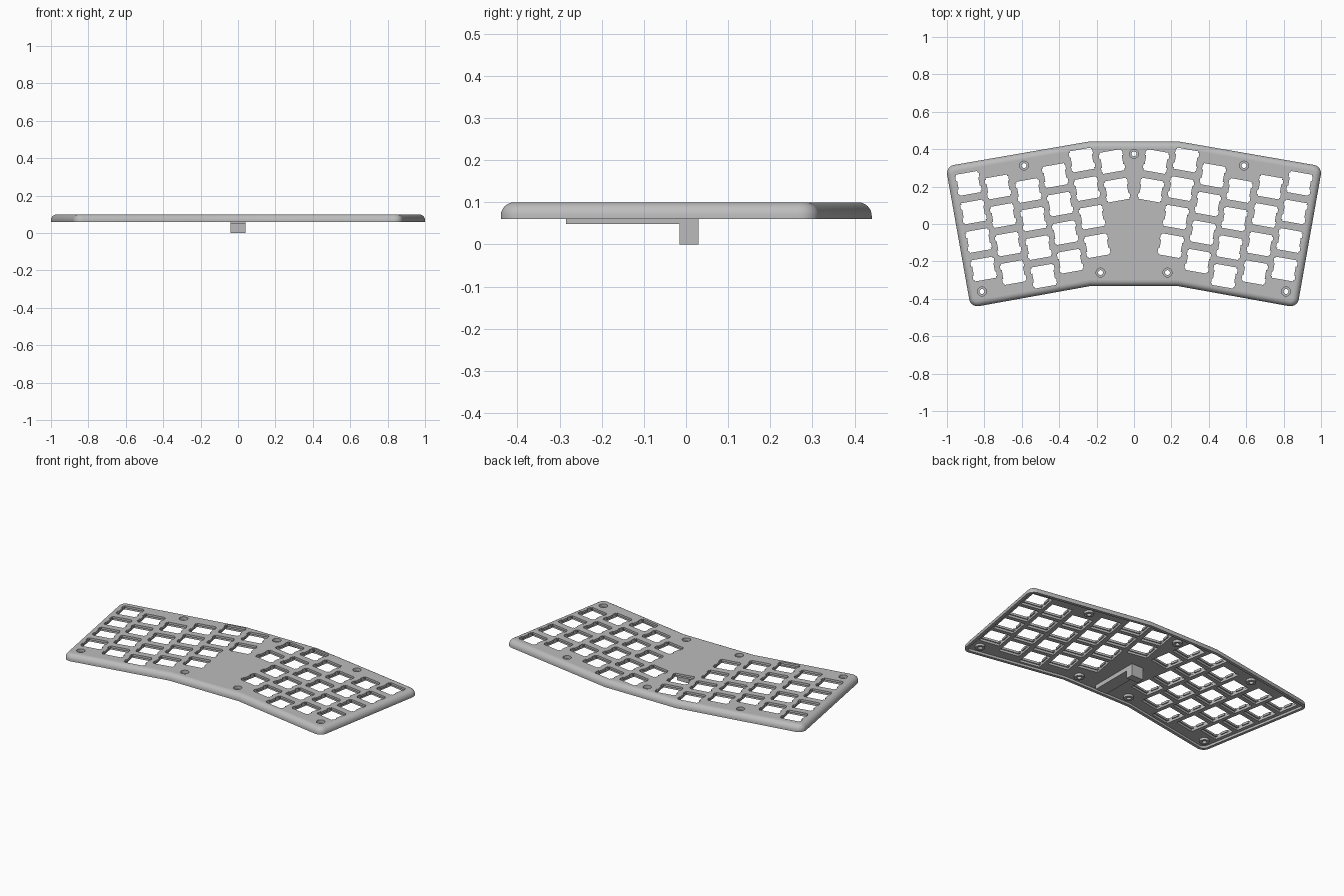
import bpy, bmesh, math
from mathutils import Vector, Matrix

cube = bpy.data.objects.get("Cube")
if cube:
    bpy.data.objects.remove(cube, do_unlink=True)

TILT = math.radians(10)      # splay of each half
BASE, TOP = 0.06, 0.1        # case underside and top
CEILING, LIP = 0.074, 0.087  # cavity roof and switch lip underside
FILLET, CORNER, WALL = 0.032, 0.045, 0.018

grey = bpy.data.materials.new("case_grey")
grey.use_nodes = True
grey.diffuse_color = (0.5, 0.5, 0.5, 1)
grey.node_tree.nodes["Principled BSDF"].inputs["Base Color"].default_value = (0.5, 0.5, 0.5, 1)


def finish(bm, name):
    bmesh.ops.recalc_face_normals(bm, faces=bm.faces)
    mesh = bpy.data.meshes.new(name)
    bm.to_mesh(mesh)
    bm.free()
    obj = bpy.data.objects.new(name, mesh)
    bpy.context.collection.objects.link(obj)
    mesh.materials.append(grey)
    return obj


def loft(bm, rings, cap=True):
    """Skin a list of rings of 3D points."""
    loops = [[bm.verts.new(p) for p in ring] for ring in rings]
    n = len(loops[0])
    for low, high in zip(loops, loops[1:]):
        for i in range(n):
            j = (i + 1) % n
            bm.faces.new((low[i], low[j], high[j], high[i]))
    if cap:
        bm.faces.new(loops[0][::-1])
        bm.faces.new(loops[-1])


def prism(bm, points, z0, z1):
    loft(bm, [[(x, y, z) for x, y in points] for z in (z0, z1)])


def circle(c, r, n=24):
    return [(c[0] + r * math.cos(math.tau * i / n), c[1] + r * math.sin(math.tau * i / n)) for i in range(n)]


def box(name, x, y0, y1, z0, z1):
    bm = bmesh.new()
    prism(bm, [(-x, y0), (x, y0), (x, y1), (-x, y1)], z0, z1)
    return finish(bm, name)


# Case outline: right half, then mirrored
half = [(0.235, -0.332), (0.873, -0.447), (1.007, 0.308), (0.24, 0.441)]
corners = [Vector(p) for p in half + [(-x, y) for x, y in reversed(half)]]


def outline(inset, z):
    ring = []
    for i, p in enumerate(corners):
        a = (p - corners[i - 1]).normalized()
        b = (corners[(i + 1) % len(corners)] - p).normalized()
        n1, n2 = Vector((a.y, -a.x)), Vector((b.y, -b.x))
        mitre = (n1 + n2) / (1 + n1.dot(n2))
        if n1.dot(n2) > 0.7:
            ring.append(p - mitre * inset)
            continue
        centre = p - mitre * CORNER
        start, sweep = math.atan2(n1.y, n1.x), math.acos(n1.dot(n2))
        for k in range(9):
            t = start + sweep * k / 8
            ring.append(centre + Vector((math.cos(t), math.sin(t))) * (CORNER - inset))
    return [(q.x, q.y, z) for q in ring]


# Case: hollow underside, straight wall, rounded top edge
rings = [outline(WALL, CEILING), outline(WALL, BASE), outline(0, BASE)]
for k in range(9):
    t = math.pi / 2 * k / 8
    rings.append(outline(FILLET * (1 - math.cos(t)), TOP - FILLET + FILLET * math.sin(t)))
bm = bmesh.new()
loft(bm, rings)
case = finish(bm, "keyboard_case")

# Switch positions: top of each column and number of keys
columns = [(0.885, 0.217, 4), (0.727, 0.198, 4), (0.564, 0.179, 4),
           (0.422, 0.259, 4), (0.278, 0.342, 4), (0.118, 0.334, 2)]
PITCH, HOLE = 0.155, 0.0573
NOTCH = HOLE * 1.114
quarter = [(NOTCH, HOLE * 0.41), (NOTCH, HOLE * 0.86), (HOLE, HOLE * 0.86), (HOLE, HOLE)]
right = [(HOLE, HOLE * 0.41)] + quarter
right = [(x, -y) for x, y in reversed(right)] + right
notched = right + [(-x, y) for x, y in reversed(right)]
P = HOLE * 1.12
square = [(P, -P), (P, P), (-P, P), (-P, -P)]

holes, pockets = bmesh.new(), bmesh.new()
for side in (-1, 1):
    turn = Matrix.Rotation(-TILT * side, 2)
    for x, y, count in columns:
        for row in range(count):
            centre = Vector((side * (x - row * PITCH * math.sin(TILT)), y - row * PITCH * math.cos(TILT)))
            prism(holes, [centre + turn @ Vector(q) for q in notched], 0.04, 0.12)
            prism(pockets, [centre + turn @ Vector(q) for q in square], 0.04, LIP)

# Screw positions with through holes, counterbores and bosses below
screws = [(0, 0.375)] + [(s * x, y) for s in (-1, 1) for x, y in ((0.588, 0.312), (0.813, -0.361), (0.179, -0.26))]
SHAFT, HEAD, SEAT = 0.013, 0.024, 0.081
bores = bmesh.new()
for c in screws:
    prism(holes, circle(c, SHAFT), 0.04, 0.12)
    prism(bores, circle(c, HEAD), SEAT, 0.12)
    boss = bmesh.new()
    tube = [(SHAFT, BASE), (0.028, BASE), (0.028, 0.078), (SHAFT, 0.078), (SHAFT, BASE)]
    loft(boss, [[(x, y, z) for x, y in circle(c, r)] for r, z in tube], cap=False)
    bmesh.ops.remove_doubles(boss, verts=boss.verts, dist=0.0001)
    finish(boss, "screw_boss")

# Cut everything out of the case
bpy.context.view_layer.objects.active = case
for name, cutter_bm in (("pocket_cutter", pockets), ("bore_cutter", bores), ("hole_cutter", holes)):
    cutter = finish(cutter_bm, name)
    cutter.hide_render = True
    mod = case.modifiers.new(name, 'BOOLEAN')
    mod.operation, mod.solver, mod.object = 'DIFFERENCE', 'EXACT', cutter
    bpy.ops.object.modifier_apply(modifier=name)
    bpy.data.objects.remove(cutter, do_unlink=True)

# Underside spine and stand block
box("underside_spine", 0.04, -0.285, -0.015, 0.048, 0.076)
box("stand_block", 0.04, -0.015, 0.03, 0, 0.076)

# Smooth curved walls, keep level faces flat
for obj in list(bpy.context.collection.objects):
    if obj.name == "keyboard_case" or obj.name.startswith("screw_boss"):
        bpy.ops.object.select_all(action='DESELECT')
        obj.select_set(True)
        bpy.context.view_layer.objects.active = obj
        bpy.ops.object.shade_smooth_by_angle(angle=math.radians(30))
        for poly in obj.data.polygons:
            if abs(poly.normal.z) > 0.999:
                poly.use_smooth = False
